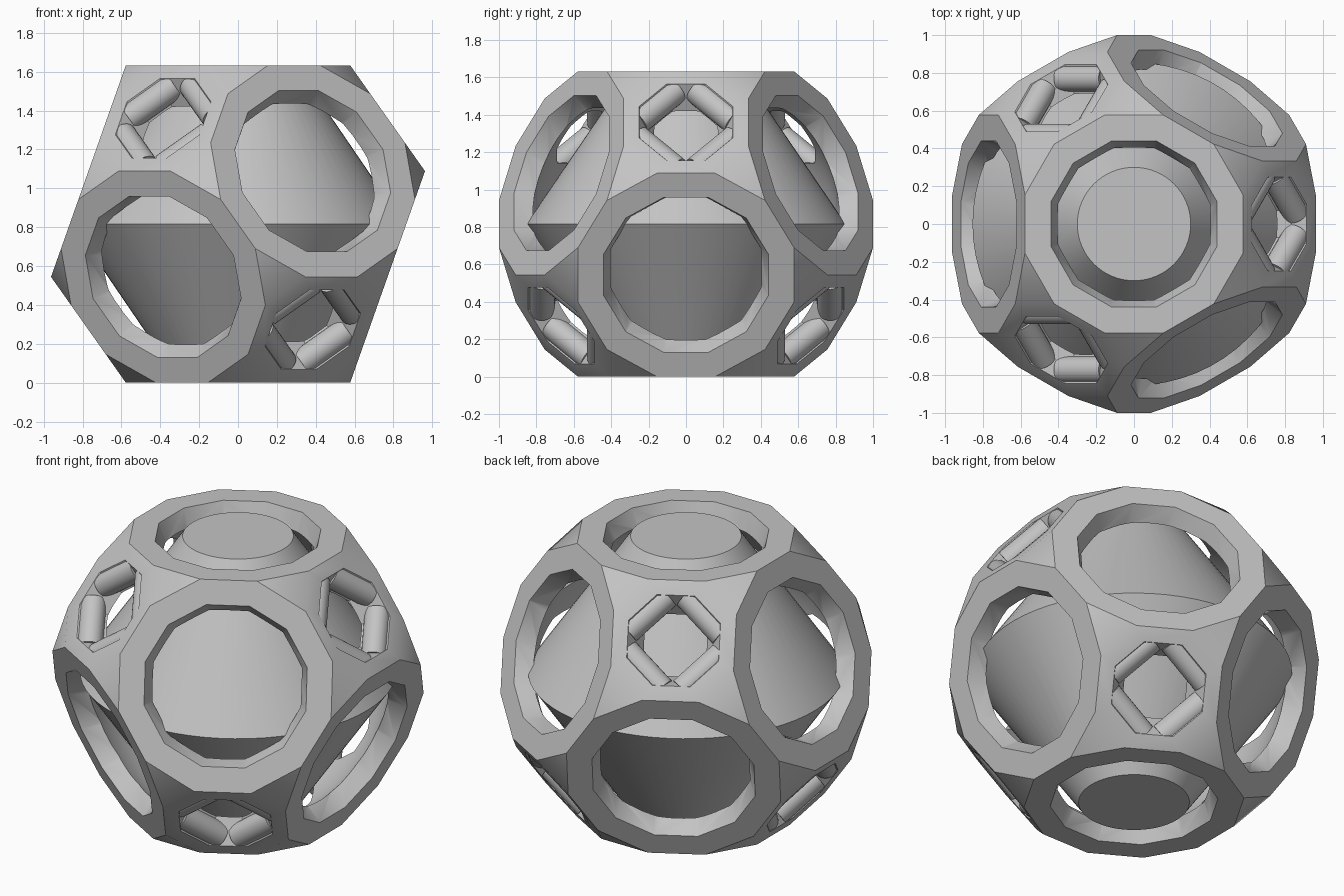
import bpy, bmesh
from math import sin, cos, tan, pi, radians, sqrt
from itertools import product
from mathutils import Matrix, Vector

cube = bpy.data.objects.get("Cube")
if cube:
    bpy.data.objects.remove(cube, do_unlink=True)

HEX = sqrt(2 / 3)        # distance of the large faces from the centre
SQ = HEX * 2 / sqrt(3)   # distance of the small faces
CENTRE = Matrix.Translation((0, 0, HEX))

grey = bpy.data.materials.new("Light grey")
grey.use_nodes = True
grey.diffuse_color = (0.55, 0.55, 0.55, 1)
grey.node_tree.nodes["Principled BSDF"].inputs["Base Color"].default_value = (0.55, 0.55, 0.55, 1)

# Three square axes, tilted so that a body diagonal points straight up
axes = [Vector((HEX * cos(a), HEX * sin(a), 1 / sqrt(3))) for a in (0, 2 * pi / 3, 4 * pi / 3)]
large = []   # (normal, reference direction pointing at an edge middle)
for s in product((1, -1), repeat=3):
    n = sum((a * k for a, k in zip(axes, s)), Vector()).normalized()
    p = axes[2] * s[2]
    large.append((n, (p - n * p.dot(n)).normalized()))
small = [(axes[i] * s, axes[(i + 1) % 3]) for i in range(3) for s in (1, -1)]


def ring(n, ref, sides, apothem, dist):
    """Regular polygon around n with an edge facing ref."""
    side, r = n.cross(ref), apothem / cos(pi / sides)
    return [n * dist + r * (ref * cos(t) + side * sin(t))
            for t in ((k + 0.5) * 2 * pi / sides for k in range(sides))]


def finish(name, bm):
    bmesh.ops.recalc_face_normals(bm, faces=bm.faces)
    bm.transform(CENTRE)
    me = bpy.data.meshes.new(name)
    bm.to_mesh(me)
    bm.free()
    me.materials.append(grey)
    ob = bpy.data.objects.new(name, me)
    bpy.context.collection.objects.link(ob)
    return ob


def activate(ob):
    bpy.ops.object.select_all(action='DESELECT')
    ob.select_set(True)
    bpy.context.view_layer.objects.active = ob


def smooth(ob):
    activate(ob)
    bpy.ops.object.shade_smooth_by_angle(angle=radians(30))


def cut(ob, cutter):
    activate(ob)
    mod = ob.modifiers.new("Cut", 'BOOLEAN')
    mod.operation, mod.solver, mod.object = 'DIFFERENCE', 'EXACT', cutter
    bpy.ops.object.modifier_apply(modifier=mod.name)
    bpy.data.objects.remove(cutter, do_unlink=True)


# Faceted outer shell: hull of eight twelve-sided faces
bm = bmesh.new()
for n, ref in large:
    for co in ring(n, ref, 12, 1 / sqrt(3), HEX):
        bm.verts.new(co)
bmesh.ops.remove_doubles(bm, verts=bm.verts, dist=0.002)
bmesh.ops.convex_hull(bm, input=bm.verts)
bmesh.ops.dissolve_limit(bm, angle_limit=radians(1), verts=bm.verts, edges=bm.edges)
shell = finish("outer_shell", bm)

# Round cavity
bm = bmesh.new()
bmesh.ops.create_uvsphere(bm, u_segments=64, v_segments=32, radius=0.825)
cut(shell, finish("cavity_cutter", bm))

# Tapered windows in the large and small faces
bm = bmesh.new()
for faces, sides, apothem, dist, taper in ((large, 12, 0.44, HEX, 0.36), (small, 8, 0.25, SQ, 0.58)):
    for n, ref in faces:
        top, low = ([bm.verts.new(c) for c in ring(n, ref, sides, apothem - taper * d, dist - d)]
                    for d in (-0.04, 0.22))
        bm.faces.new(top)
        bm.faces.new(low[::-1])
        for k in range(sides):
            j = (k + 1) % sides
            bm.faces.new((top[j], top[k], low[k], low[j]))
cut(shell, finish("window_cutter", bm))
smooth(shell)

# Rounded bars across the corners of the small windows
bm = bmesh.new()
for n, ref in small:
    side = n.cross(ref)
    for out, along in ((ref, side), (-ref, side), (side, ref), (-side, ref)):
        mat = Matrix((out, along.cross(out), along)).transposed().to_4x4()
        mat.translation = n * (SQ - 0.072) + out * 0.22
        bmesh.ops.create_cone(bm, cap_ends=True, segments=24, radius1=0.07, radius2=0.07,
                              depth=0.29, matrix=mat)
smooth(finish("window_corner_bars", bm))

# Inner core: two truncated cones joined at the equator
bm = bmesh.new()
rings = [[bm.verts.new((r * cos(k * pi / 32), r * sin(k * pi / 32), z)) for k in range(64)]
         for r, z in ((0.3, -0.814), (0.855, 0), (0.3, 0.814))]
for a, b in zip(rings, rings[1:]):
    for k in range(64):
        j = (k + 1) % 64
        bm.faces.new((a[k], a[j], b[j], b[k]))
bm.faces.new(rings[0][::-1])
bm.faces.new(rings[2])
smooth(finish("inner_core", bm))
